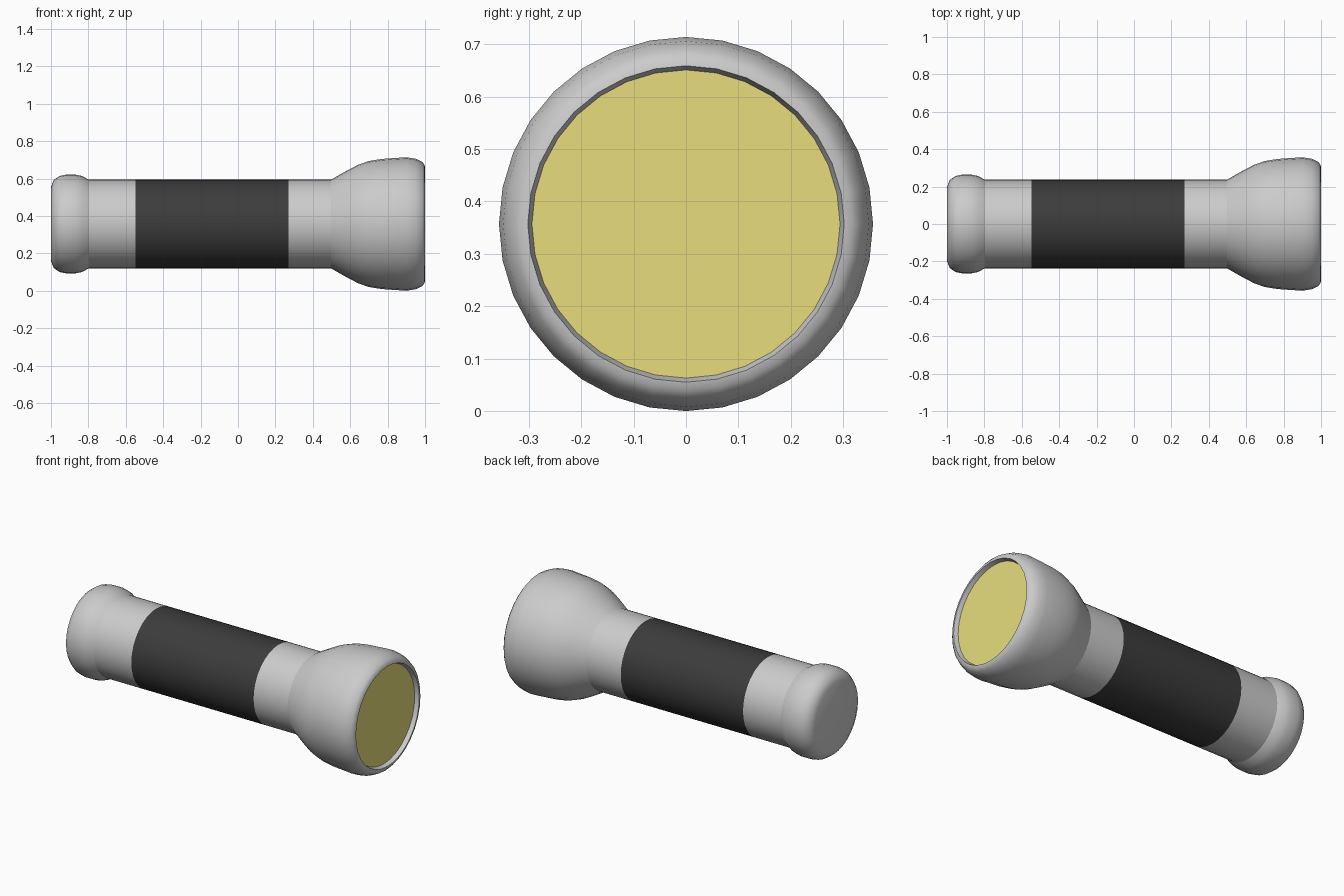
import bpy, math

if "Cube" in bpy.data.objects:
    bpy.data.objects.remove(bpy.data.objects["Cube"])

SIDES = 32
CZ = 0.357  # height of the long axis


def colour(name, rgb):
    m = bpy.data.materials.new(name)
    m.diffuse_color = (*rgb, 1)
    m.use_nodes = True
    m.node_tree.nodes["Principled BSDF"].inputs["Base Color"].default_value = m.diffuse_color
    return m


def lathe(name, profile, mat=None, cap_start=False, cap_end=False):
    """Revolve (x, radius) points around the long axis."""
    verts, faces = [], []
    for x, r in profile:
        for i in range(SIDES):
            a = 2 * math.pi * i / SIDES
            verts.append((x, r * math.cos(a), r * math.sin(a)))
    for k in range(len(profile) - 1):
        for i in range(SIDES):
            j = (i + 1) % SIDES
            a, b = k * SIDES, (k + 1) * SIDES
            faces.append((a + i, a + j, b + j, b + i))
    last = (len(profile) - 1) * SIDES
    if cap_start:
        faces.append(tuple(reversed(range(SIDES))))
    if cap_end:
        faces.append(tuple(range(last, last + SIDES)))
    mesh = bpy.data.meshes.new(name)
    mesh.from_pydata(verts, [], faces)
    ob = bpy.data.objects.new(name, mesh)
    ob.location.z = CZ
    bpy.context.collection.objects.link(ob)
    if mat:
        mesh.materials.append(mat)
    bpy.ops.object.select_all(action='DESELECT')
    ob.select_set(True)
    bpy.context.view_layer.objects.active = ob
    bpy.ops.object.shade_smooth_by_angle(angle=math.radians(32))
    return ob


black = colour("grip_black", (0.045, 0.045, 0.045))
yellow = colour("lens_yellow", (0.8, 0.72, 0.2))
R = 0.237

# Rounded tail cap
lathe("tail_cap", [(-1, 0.2), (-0.985, 0.235), (-0.955, 0.257), (-0.92, 0.264),
                   (-0.87, 0.264), (-0.835, 0.257), (-0.797, R)], cap_start=True)

# Barrel sections either side of the grip
lathe("rear_barrel", [(-0.797, R), (-0.547, R)])
lathe("grip", [(-0.547, R), (0.27, R)], black)
lathe("front_barrel", [(0.27, R), (0.497, R)])

# Flared head, rim and recessed wall
lathe("head", [(0.497, R), (0.59, 0.29), (0.645, 0.318), (0.7, 0.337), (0.77, 0.348),
               (0.9, 0.357), (0.95, 0.349), (0.985, 0.332), (0.997, 0.317),
               (1.0, 0.302), (0.975, 0.294)])

# Lens disc
lathe("lens", [(0.97, 0.296), (0.975, 0.294)], yellow, cap_end=True)
